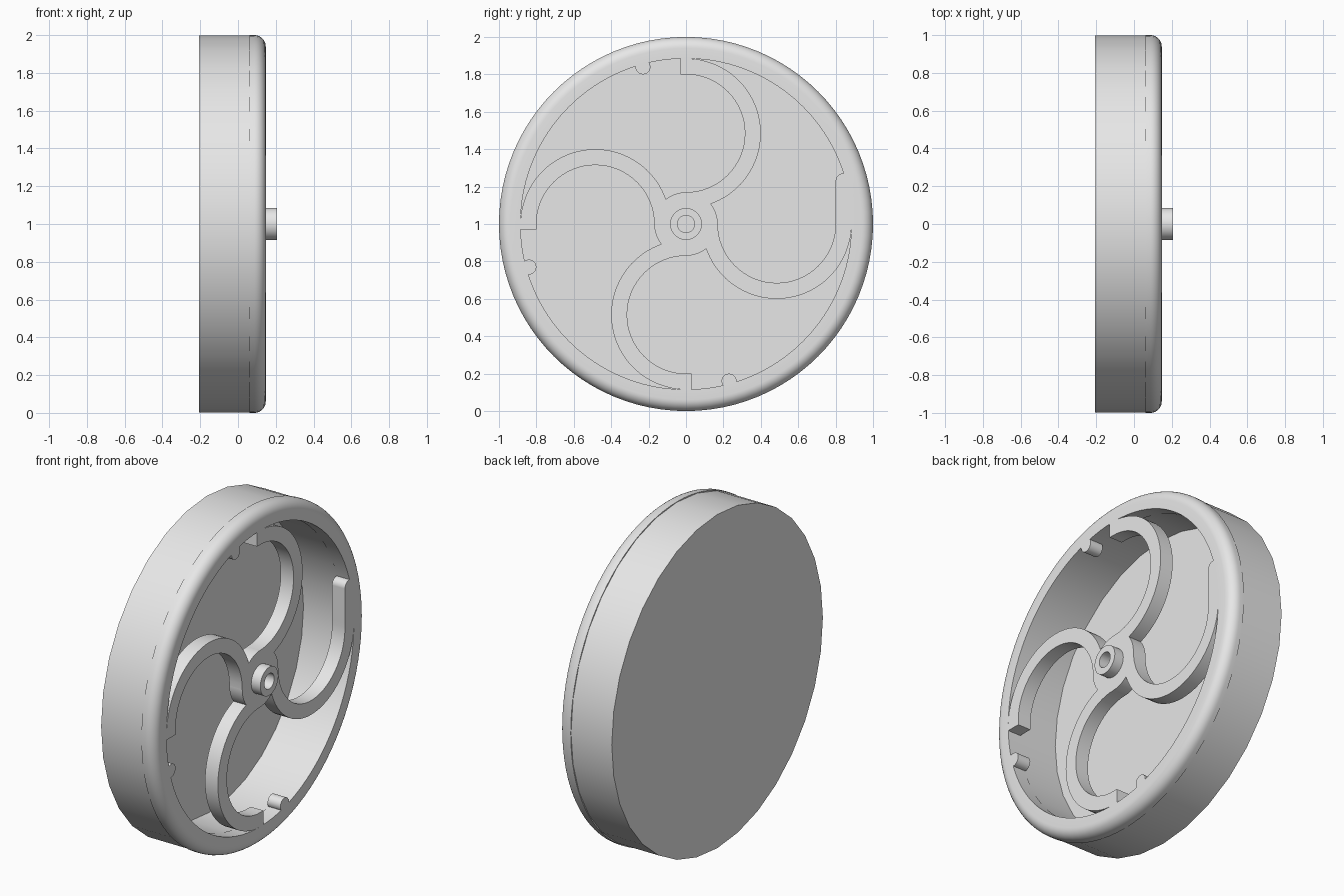
import bpy, bmesh
from math import sin, cos, pi, radians
from mathutils import Matrix

old = bpy.data.objects.get("Cube")
if old:
    bpy.data.objects.remove(old, do_unlink=True)

grey = bpy.data.materials.new("plain grey")
grey.use_nodes = True
grey.diffuse_color = (0.8, 0.8, 0.8, 1)
grey.node_tree.nodes["Principled BSDF"].inputs["Base Color"].default_value = (0.8, 0.8, 0.8, 1)

BACK, SEAM, FACE, TIP = -0.207, 0.062, 0.147, 0.207   # stations along the axle
BORE, RIM_INNER = 0.046, 0.885


def finish(name, bm):
    bmesh.ops.recalc_face_normals(bm, faces=bm.faces)
    mesh = bpy.data.meshes.new(name)
    bm.to_mesh(mesh)
    bm.free()
    mesh.materials.append(grey)
    obj = bpy.data.objects.new(name, mesh)
    bpy.context.collection.objects.link(obj)
    obj.location.z = 1
    bpy.ops.object.select_all(action='DESELECT')
    obj.select_set(True)
    bpy.context.view_layer.objects.active = obj
    bpy.ops.object.shade_smooth_by_angle(angle=radians(30))


def lathe(name, profile, steps, closed=True):
    """Spin (x, radius) points around the axle."""
    bm = bmesh.new()
    verts = [bm.verts.new((x, 0, r)) for x, r in profile]
    edges = [bm.edges.new(p) for p in zip(verts, verts[1:])]
    if closed:
        edges.append(bm.edges.new((verts[-1], verts[0])))
    bmesh.ops.spin(bm, geom=verts + edges, cent=(0, 0, 0), axis=(1, 0, 0),
                   angle=2 * pi, steps=steps, use_merge=True)
    bmesh.ops.remove_doubles(bm, verts=bm.verts, dist=0.0002)
    finish(name, bm)


def plate(name, outline, turn):
    """Extrude a (y, z) outline through the front cap, turned about the axle."""
    bm = bmesh.new()
    face = bm.faces.new([bm.verts.new((SEAM, y, z)) for y, z in outline])
    new = bmesh.ops.extrude_face_region(bm, geom=[face])["geom"]
    bmesh.ops.translate(bm, vec=(FACE - SEAM, 0, 0),
                        verts=[v for v in new if isinstance(v, bmesh.types.BMVert)])
    bmesh.ops.rotate(bm, verts=bm.verts, matrix=Matrix.Rotation(turn, 3, 'X'))
    finish(name, bm)


def arc(cy, cz, r, start, end, n):
    angles = [radians(start + (end - start) * i / n) for i in range(n + 1)]
    return [(cy + r * cos(a), cz + r * sin(a)) for a in angles]


# Hollow cup closed at the back
lathe("cup", [(BACK, 0), (BACK, 0.997), (SEAM, 0.997), (SEAM, 0.89),
              (-0.19, 0.89), (-0.19, 0)], 32, closed=False)

# Front rim with a rounded outer edge
fillet = 0.06
lathe("front_rim", [(SEAM, RIM_INNER), (SEAM, 1)]
      + arc(FACE - fillet, 1 - fillet, fillet, 90, 0, 8)
      + [(FACE, RIM_INNER)], 96)

# Hub disc and the bored boss on it
lathe("hub", [(SEAM, BORE), (SEAM, 0.17), (FACE, 0.17), (FACE, BORE)], 48)
lathe("hub_boss", [(SEAM, BORE), (SEAM, 0.085), (TIP, 0.085), (TIP, BORE)], 48)

# Four curved spokes, each with a round nub on the rim
spoke = (arc(0, 0.485, 0.315, 90, -90, 32)
         + arc(0, 0.485, 0.4, -80, 90, 32)
         + [(-0.03, 0.89), (-0.03, 0.80)])
nub = arc(-0.23, 0.84, 0.04, 0, 345, 23)
for i, side in enumerate(("top", "left", "bottom", "right")):
    plate("spoke_" + side, spoke, i * pi / 2)
    plate("rim_nub_" + side, nub, i * pi / 2)

# Filled pad between the last spoke and its nub
plate("rim_pad", [(-0.23, 0.80), (-0.02, 0.80), (-0.02, 0.89), (-0.23, 0.87)], 3 * pi / 2)
